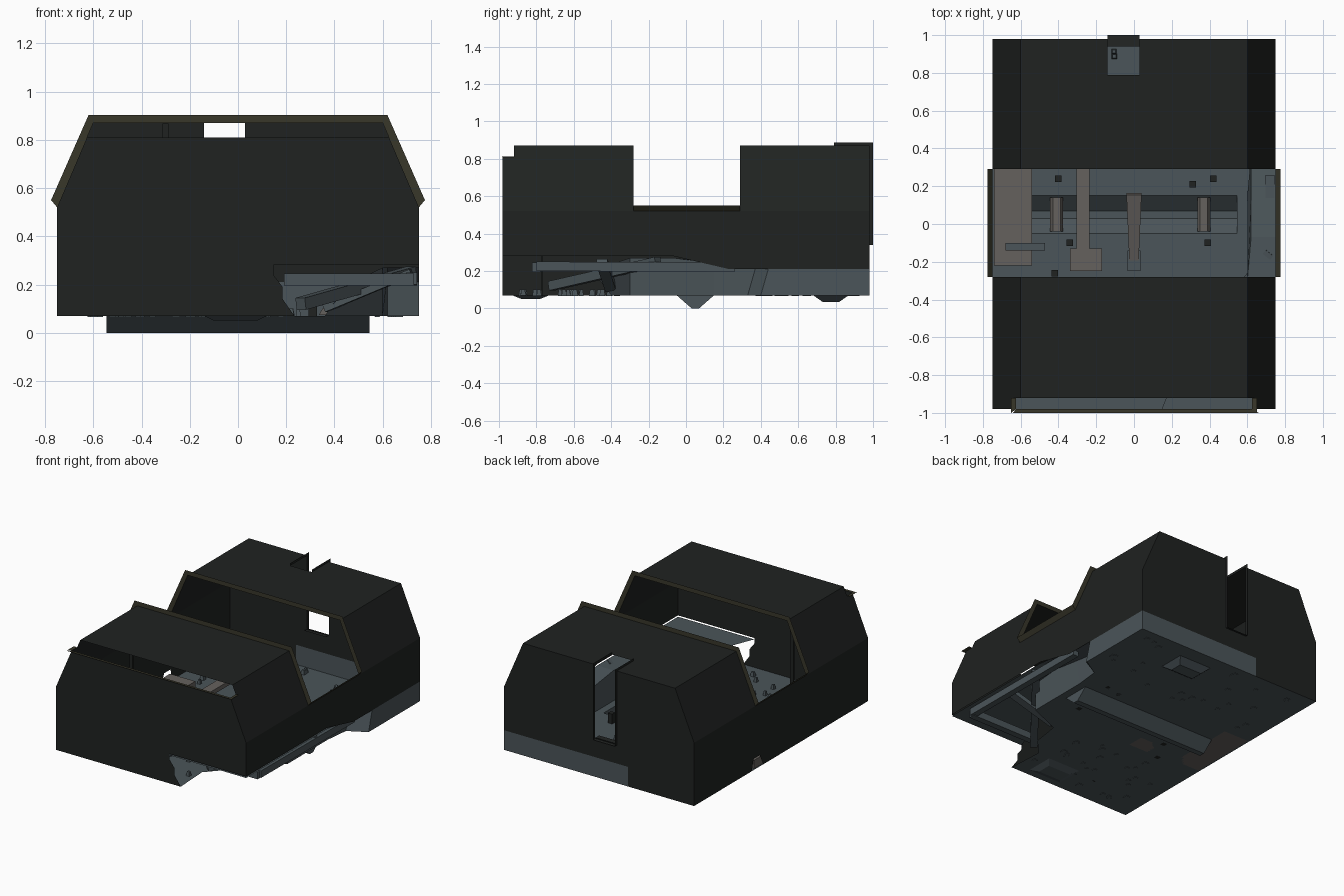
import bpy, bmesh, math, random
from mathutils import Vector

if "Cube" in bpy.data.objects:
    bpy.data.objects.remove(bpy.data.objects["Cube"])

random.seed(4)


def mat(name, c):
    m = bpy.data.materials.new(name)
    m.diffuse_color = (*c, 1)
    m.use_nodes = True
    m.node_tree.nodes["Principled BSDF"].inputs["Base Color"].default_value = m.diffuse_color
    return m


DARK = mat("dark_hull", (0.014, 0.016, 0.015))
RIM = mat("olive_rim", (0.04, 0.038, 0.023))
STEEL = mat("blue_steel", (0.07, 0.09, 0.10))
TAN = mat("warm_grey", (0.13, 0.12, 0.11))


def panels(name, polys, m):
    """Object made of flat polygons."""
    bm = bmesh.new()
    for p in polys:
        bm.faces.new([bm.verts.new(v) for v in p])
    bmesh.ops.remove_doubles(bm, verts=bm.verts, dist=1e-4)
    bmesh.ops.recalc_face_normals(bm, faces=bm.faces)
    me = bpy.data.meshes.new(name)
    bm.to_mesh(me)
    bm.free()
    me.materials.append(m)
    ob = bpy.data.objects.new(name, me)
    bpy.context.collection.objects.link(ob)
    return ob


def frustum(name, lo, hi, m, inset=(0, 0)):
    """Box from lo to hi whose top is drawn in by inset."""
    (a, b, c), (d, e, f) = lo, hi
    i, j = inset
    q = [(a, b, c), (d, b, c), (d, e, c), (a, e, c),
         (a + i, b + j, f), (d - i, b + j, f), (d - i, e - j, f), (a + i, e - j, f)]
    idx = [(0, 1, 2, 3), (4, 5, 6, 7), (0, 1, 5, 4), (1, 2, 6, 5), (2, 3, 7, 6), (3, 0, 4, 7)]
    return panels(name, [[q[k] for k in t] for t in idx], m)


def beam(name, p, q, w, h, m):
    """Rectangular bar between two points."""
    p, q = Vector(p), Vector(q)
    ob = frustum(name, (-w / 2, -h / 2, 0), (w / 2, h / 2, (q - p).length), m)
    ob.rotation_euler = (q - p).to_track_quat('Z', 'Y').to_euler()
    ob.location = p
    return ob


W, T, Y = 0.75, 0.60, 0.98           # half width, half roof width, half length
ZB, ZS, ZT = 0.07, 0.52, 0.87        # bottom, shoulder, roof
C0, C1 = -0.28, 0.29                 # middle opening
XS = 0.626                           # half width at slot sill
D0, D1 = -0.14, 0.03                 # rear doorway

# front wall with broken lower right corner
front = [(-W, ZB), (0.234, ZB), (0.185, 0.14), (0.185, 0.19), (0.147, 0.24),
         (0.147, 0.28), (W, 0.28), (W, ZS), (XS, 0.81), (-XS, 0.81), (-W, ZS)]
panels("front_wall", [[(x, -Y, z) for x, z in front]], DARK)

# side walls
right = [(-Y, 0.28), (-0.07, 0.28), (0.23, 0.21), (Y, 0.21), (Y, ZS), (-Y, ZS)]
left = [(-Y, ZB), (0.2, ZB), (0.24, 0.15), (0.31, 0.15), (0.33, ZB), (Y, ZB), (Y, ZS), (-Y, ZS)]
panels("right_wall", [[(W, y, z) for y, z in right]], DARK)
panels("left_wall", [[(-W, y, z) for y, z in left]], DARK)

# sloped upper sides
slopes = []
for s in (-1, 1):
    slopes.append([(s * W, -Y, ZS), (s * W, C0, ZS), (s * T, C0, ZT),
                   (s * T, -0.92, ZT), (s * XS, -0.92, 0.81), (s * XS, -Y, 0.81)])
    slopes.append([(s * W, C1, ZS), (s * W, Y, ZS), (s * T, Y, ZT), (s * T, C1, ZT)])
panels("sloped_sides", slopes, DARK)

# roof halves, rear one notched over the doorway
panels("front_roof", [[(-T, -0.92, ZT), (T, -0.92, ZT), (T, C0, ZT), (-T, C0, ZT)]], DARK)
rear = [(-T, C1), (T, C1), (T, Y), (D1, Y), (D1, 0.79), (D0, 0.79), (D0, Y), (-T, Y)]
panels("rear_roof", [[(x, y, ZT) for x, y in rear]], DARK)

# rear wall around the doorway
back = [(-W, ZB), (-0.23, ZB), (-0.23, 0.21), (W, 0.21), (W, ZS), (T, ZT), (D1, ZT),
        (D1, 0.35), (D0, 0.35), (D0, ZT), (-T, ZT), (-W, ZS)]
panels("rear_wall", [[(x, Y, z) for x, z in back]], DARK)

# thin flanges at the middle opening
arch_in = [(-W, ZS), (-T, ZT), (T, ZT), (W, ZS)]
arch_out = [(-0.775, 0.55), (-0.62, 0.902), (0.62, 0.902), (0.775, 0.55)]
rims = []
for y in (C0, C1):
    for k in range(3):
        ring = [arch_in[k], arch_in[k + 1], arch_out[k + 1], arch_out[k]]
        rims.append([(x, y, z) for x, z in ring])
for s in (-1, 1):
    rims.append([(s * W, C0, ZS), (s * W, C1, ZS), (s * 0.775, C1, 0.55), (s * 0.775, C0, 0.55)])
panels("opening_rim", rims, RIM)

# flanges of the front slot
slot = [[(-XS, -Y, 0.81), (XS, -Y, 0.81), (0.66, -1, 0.81), (-0.64, -1, 0.81)]]
for s in (-1, 1):
    slot.append([(s * XS, -Y, 0.81), (s * XS, -0.92, 0.81), (s * 0.65, -0.92, 0.813), (s * 0.65, -1, 0.813)])
panels("slot_rim", slot, RIM)

# flanges of the rear doorway
door = [[(D0, 0.94, 0.35), (D1, 0.94, 0.35), (D1, 1, 0.34), (D0, 1, 0.34)]]
for x in (D0, D1):
    door.append([(x, y, z) for y, z in ((Y, 0.34), (1, 0.34), (1, 0.887), (0.79, 0.887), (0.79, ZT), (Y, ZT))])
panels("door_rim", door, DARK)

# floor plates and the V trough between them
fl = [(-W, -Y), (0.234, -Y), (0.22, -0.72), (0.33, -0.6), (0.36, -0.4), (0.6, -0.3), (0.6, -0.05), (-W, -0.05)]
rl = [(-W, 0.15), (0.6, 0.15), (0.62, 0.33), (W, 0.41), (W, Y), (-W, Y)]
panels("front_floor", [[(x, y, ZB) for x, y in fl]], STEEL)
panels("rear_floor", [[(x, y, ZB) for x, y in rl]], STEEL)
panels("floor_bridges", [[(a, -0.05, ZB), (b, -0.05, ZB), (b, 0.15, ZB), (a, 0.15, ZB)]
                         for a, b in ((-W, -0.545), (0.545, 0.6))], STEEL)
vee = [(-0.05, ZB), (0.03, 0), (0.07, 0), (0.15, ZB)]
tr = [[(-0.545, *vee[k]), (0.545, *vee[k]), (0.545, *vee[k + 1]), (-0.545, *vee[k + 1])] for k in range(3)]
tr += [[(x, *p) for p in vee] for x in (-0.545, 0.545)]
panels("floor_trough", tr, STEEL)

# lower rear tub skirt
panels("rear_skirt", [
    [(W, 0.40, ZB), (W, Y, ZB), (W, Y, 0.21), (W, 0.44, 0.21)],
    [(W, Y, ZB), (W, Y, 0.21), (-0.23, Y, 0.21), (-0.23, Y, ZB)],
    [(0.62, 0.33, ZB), (W, 0.40, ZB), (W, 0.44, 0.21), (0.62, 0.37, 0.21)]], STEEL)

# hatch bulges under the floor
frustum("front_hatch", (-0.14, -0.93, ZB), (0.12, -0.73, 0.05), STEEL, (0.04, 0.05))
frustum("rear_hatch", (0.07, 0.68, ZB), (0.33, 0.87, 0.035), STEEL, (0.04, 0.05))

# raised inner shelf closing the broken corner, with its beams
shelf = [(0.147, -Y), (W, -Y), (W, -0.07), (0.62, -0.07), (0.6, -0.3), (0.3, -0.6)]
panels("corner_shelf", [[(x, y, 0.27) for x, y in shelf],
                        [(0.62, -0.07, 0.27), (W, -0.07, 0.27), (W, 0.44, 0.21), (0.62, 0.37, 0.21)],
                        [(0.6, -0.3, ZB), (0.6, 0.15, ZB), (0.62, 0.15, 0.24), (0.62, -0.07, 0.27), (0.6, -0.3, 0.27)],
                        [(0.6, 0.15, ZB), (0.62, 0.33, ZB), (0.62, 0.37, 0.21), (0.62, 0.15, 0.24)]], STEEL)
beam("side_beam", (0.72, -0.8, 0.225), (0.72, 0.26, 0.22), 0.045, 0.05, STEEL)
beam("cross_beam", (0.19, -0.8, 0.22), (0.73, -0.8, 0.22), 0.045, 0.05, STEEL)
beam("diagonal_beam", (0.26, -0.72, 0.12), (0.72, -0.15, 0.25), 0.05, 0.05, STEEL)
beam("short_brace", (0.36, -0.4, 0.1), (0.72, -0.45, 0.25), 0.06, 0.03, STEEL)
panels("bent_plate", [[(0.36, -0.4, ZB), (0.6, -0.3, ZB), (0.6, -0.3, 0.27), (0.45, -0.5, 0.2)]], STEEL)

# interior fittings
frustum("left_ledge", (-0.74, -0.22, ZB), (-0.54, 0.29, 0.13), TAN)
for x in (-0.41, 0.37):
    frustum("trough_support", (x - 0.035, -0.04, 0.073), (x + 0.035, 0.14, 0.10), TAN, (0.015, 0))
frustum("control_box", (-0.34, -0.25, ZB), (-0.17, -0.13, 0.24), TAN)
beam("long_bar", (-0.27, -0.13, 0.22), (-0.27, 0.5, 0.22), 0.07, 0.03, TAN)
lever = frustum("centre_lever", (-0.04, -0.02, 0), (0.04, 0.02, 0.36), TAN, (0.015, 0))
lever.location = (0, 0.16, 0.2)
lever.rotation_euler = (math.radians(105), 0, 0)
frustum("lever_base", (-0.035, -0.25, ZB), (0.035, -0.14, 0.12), STEEL)
beam("left_handle", (-0.68, -0.12, 0.17), (-0.47, -0.12, 0.17), 0.04, 0.04, STEEL)
beam("roof_pole", (-0.3, -0.77, ZB), (-0.3, -0.77, 0.868), 0.025, 0.012, DARK)
for x, y in ((-0.4, 0.24), (0.31, 0.21), (0.42, 0.24), (0.39, -0.1), (-0.34, -0.1), (-0.42, -0.26)):
    frustum("square_stud", (x - 0.017, y - 0.017, ZB), (x + 0.017, y + 0.017, 0.14), DARK)

# scattered small floor studs
for y0, y1, x1 in ((-0.92, -0.35, 0.18), (0.35, 0.92, 0.68)):
    for i in range(28):
        x, y, r = random.uniform(-0.65, x1), random.uniform(y0, y1), random.uniform(0.01, 0.018)
        frustum("floor_stud", (x - r, y - r, 0.066), (x + r, y + r, 0.10), STEEL, (r * 0.4, r * 0.4))
